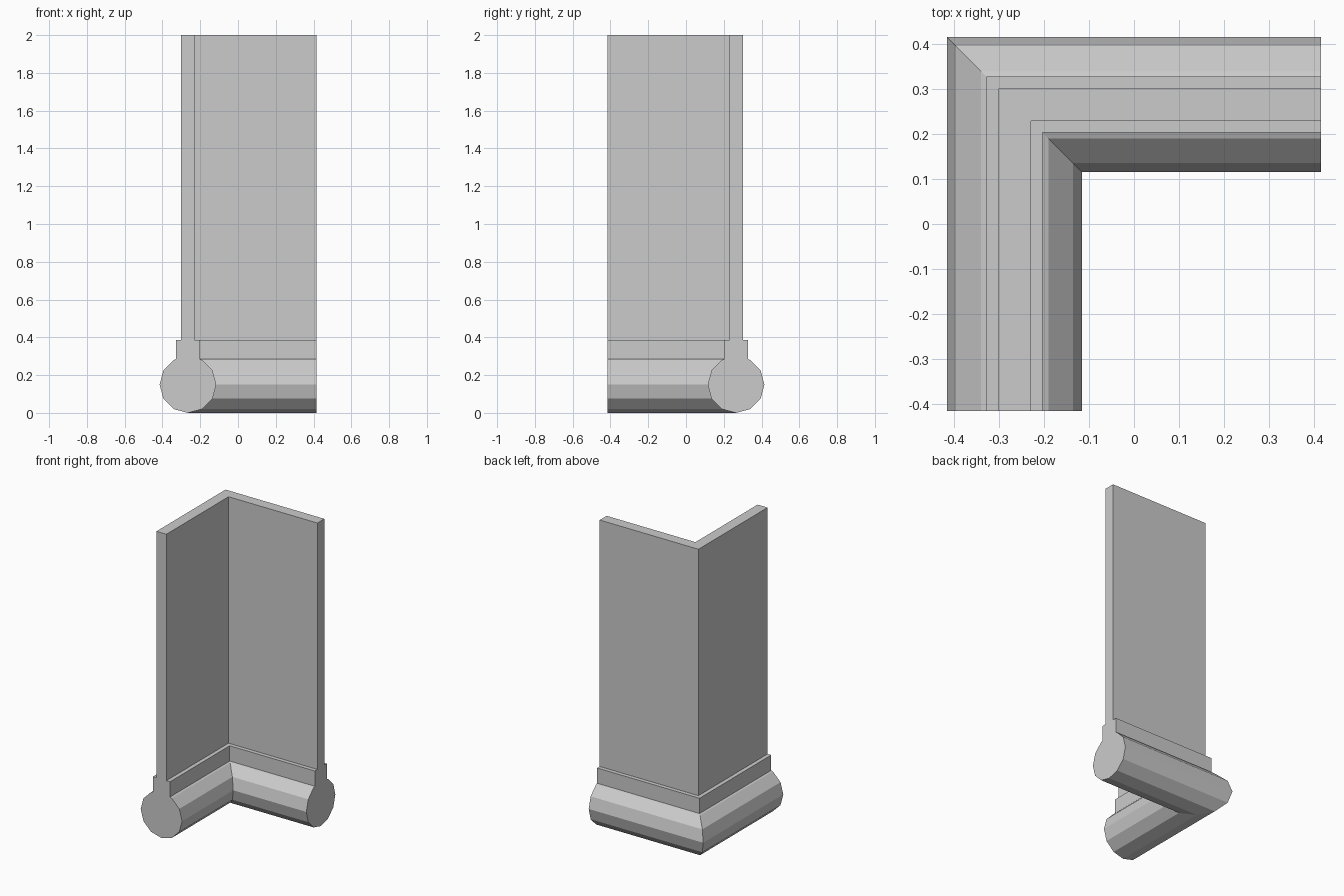
import bpy, bmesh, math

if "Cube" in bpy.data.objects:
    bpy.data.objects.remove(bpy.data.objects["Cube"])

HALF = 0.415      # half footprint
C = 0.265         # wall centre line offset
R = 0.15          # base roll radius

# Half profile (distance from centre line, height): 12-sided roll, plinth, wall
half = [(R * math.sin(math.radians(a)), R - R * math.cos(math.radians(a)))
        for a in range(30, 151, 30)]
half += [(0.0625, 0.285), (0.0625, 0.385), (0.036, 0.385), (0.036, 2.0)]
profile = [(0, 0)] + half + [(-d, z) for d, z in reversed(half)]

# Mitred sweep around the corner: right end, corner, front end
stations = [lambda d, z: (HALF, C + d, z),
            lambda d, z: (-C - d, C + d, z),
            lambda d, z: (-C - d, -HALF, z)]
bm = bmesh.new()
rings = [[bm.verts.new(s(d, z)) for d, z in profile] for s in stations]
n = len(profile)
for a, b in zip(rings, rings[1:]):
    for i in range(n):
        j = (i + 1) % n
        bm.faces.new((a[i], a[j], b[j], b[i]))

# End caps
bm.faces.new(rings[0])
bm.faces.new(rings[-1][::-1])
bmesh.ops.recalc_face_normals(bm, faces=bm.faces)

mesh = bpy.data.meshes.new("corner_wall")
bm.to_mesh(mesh)
bm.free()
bpy.context.collection.objects.link(bpy.data.objects.new("corner_wall", mesh))
